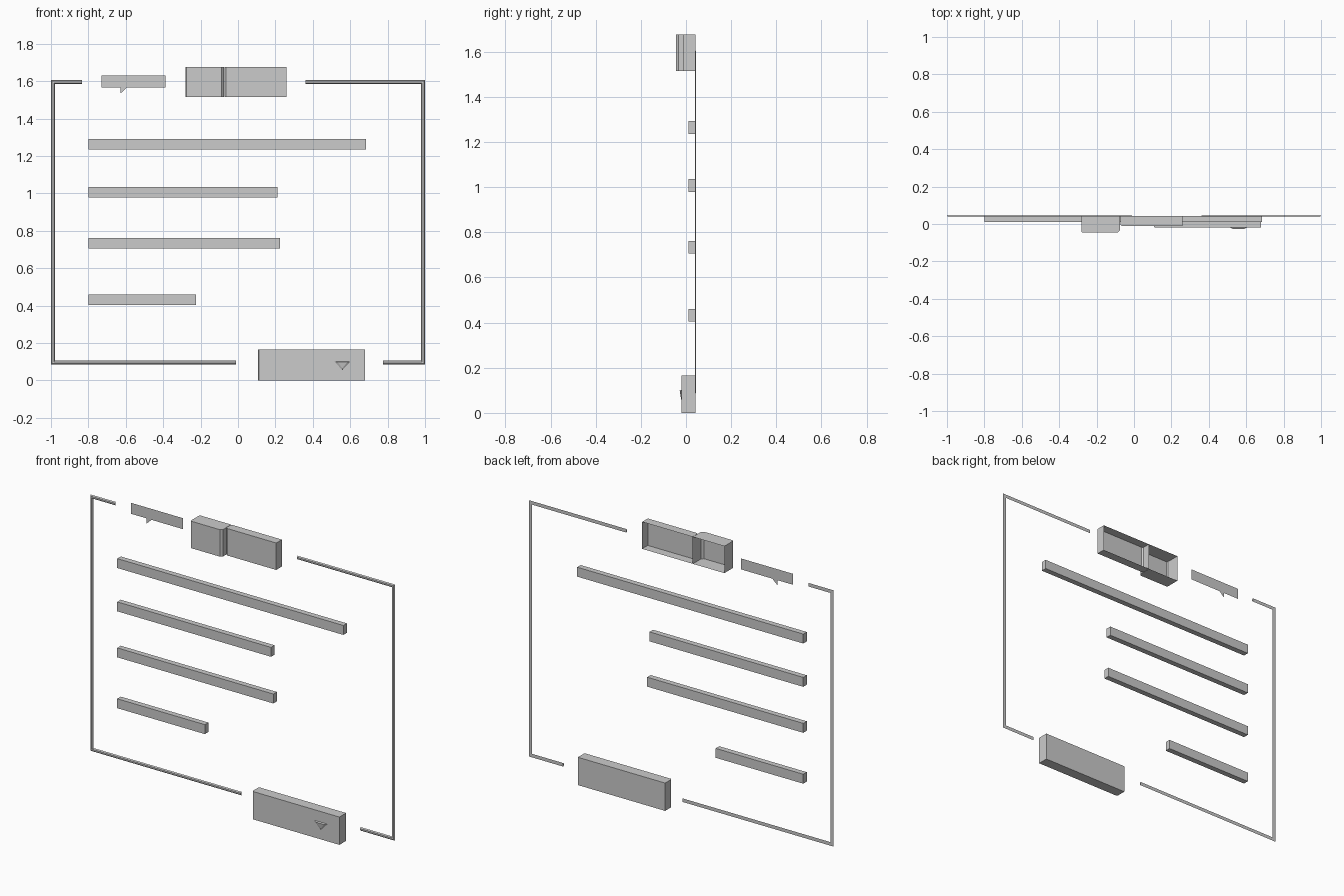
import bpy, bmesh
from mathutils import Vector

if "Cube" in bpy.data.objects:
    bpy.data.objects.remove(bpy.data.objects["Cube"])

BACK = 0.043


def finish(name, bm):
    bmesh.ops.recalc_face_normals(bm, faces=bm.faces)
    me = bpy.data.meshes.new(name)
    bm.to_mesh(me)
    bm.free()
    ob = bpy.data.objects.new(name, me)
    bpy.context.collection.objects.link(ob)
    return ob


def block(name, x0, x1, y0, z0, z1, cl=0.0, cr=0.0, open_back=False):
    """Block reaching the back plane; cl / cr chamfer the front left / right edges."""
    pts = [(x0, BACK), (x0, y0 + cl)]
    if cl:
        pts.append((x0 + cl, y0))
    if cr:
        pts.append((x1 - cr, y0))
    pts += [(x1, y0 + cr), (x1, BACK)]
    bm = bmesh.new()
    lo = [bm.verts.new((x, y, z0)) for x, y in pts]
    hi = [bm.verts.new((x, y, z1)) for x, y in pts]
    bm.faces.new(lo)
    bm.faces.new(hi)
    n = len(pts)
    for i in range(n - 1 if open_back else n):
        j = (i + 1) % n
        bm.faces.new((lo[i], lo[j], hi[j], hi[i]))
    return finish(name, bm)


def frame(name, side, top_end, bottom_end):
    """C-shaped moulding swept with mitred corners; side is -1 or 1."""
    profile = [(0, 0.045), (0.006, 0.039), (0.015, 0.039), (0.021, 0.045)]
    zt, zb = 1.606, 0.085
    bm = bmesh.new()
    rings = []
    for x, z, dx, dz in ((top_end, zt, 0, -1), (side, zt, -side, -1),
                         (side, zb, -side, 1), (bottom_end, zb, 0, 1)):
        rings.append([bm.verts.new((x + dx * o, y, z + dz * o)) for o, y in profile])
    for a, b in zip(rings, rings[1:]):
        for i in range(4):
            j = (i + 1) % 4
            bm.faces.new((a[i], a[j], b[j], b[i]))
    bm.faces.new(rings[0])
    bm.faces.new(rings[-1])
    return finish(name, bm)


# Broken border frame
frame("frame_left", -1, -0.835, -0.01)
frame("frame_right", 1, 0.36, 0.775)

# Text-line bars
for i, (x1, z) in enumerate(((0.685, 1.264), (0.21, 1.007), (0.225, 0.734), (-0.225, 0.432))):
    block(f"line_bar_{i + 1}", -0.8, x1, 0.01, z - 0.028, z + 0.028)

# Header shells, open at the back
block("header_tab", -0.282, -0.075, -0.045, 1.515, 1.675, 0.006, 0.012, True)
block("header_panel", -0.073, 0.258, -0.01, 1.515, 1.675, 0.008, 0.0, True)

# Button block at the bottom
block("button", 0.107, 0.68, -0.02, 0.0, 0.165, 0.006)

# Down-pointing wedge on the button
bm = bmesh.new()
base = [bm.verts.new(p) for p in ((0.515, -0.02, 0.102), (0.602, -0.02, 0.102), (0.558, -0.02, 0.055))]
front = [bm.verts.new(p) for p in ((0.533, -0.028, 0.098), (0.585, -0.028, 0.098), (0.558, -0.022, 0.064))]
bm.faces.new(front)
for i in range(3):
    j = (i + 1) % 3
    bm.faces.new((base[i], base[j], front[j], front[i]))
finish("arrow_wedge", bm)

# Flat speech-bubble label with tail
bm = bmesh.new()
outline = [(-0.73, 1.63), (-0.73, 1.565), (-0.628, 1.565), (-0.628, 1.535),
           (-0.595, 1.565), (-0.388, 1.565), (-0.388, 1.63)]
bm.faces.new([bm.verts.new((x, 0.04, z)) for x, z in outline])
finish("name_label", bm)
